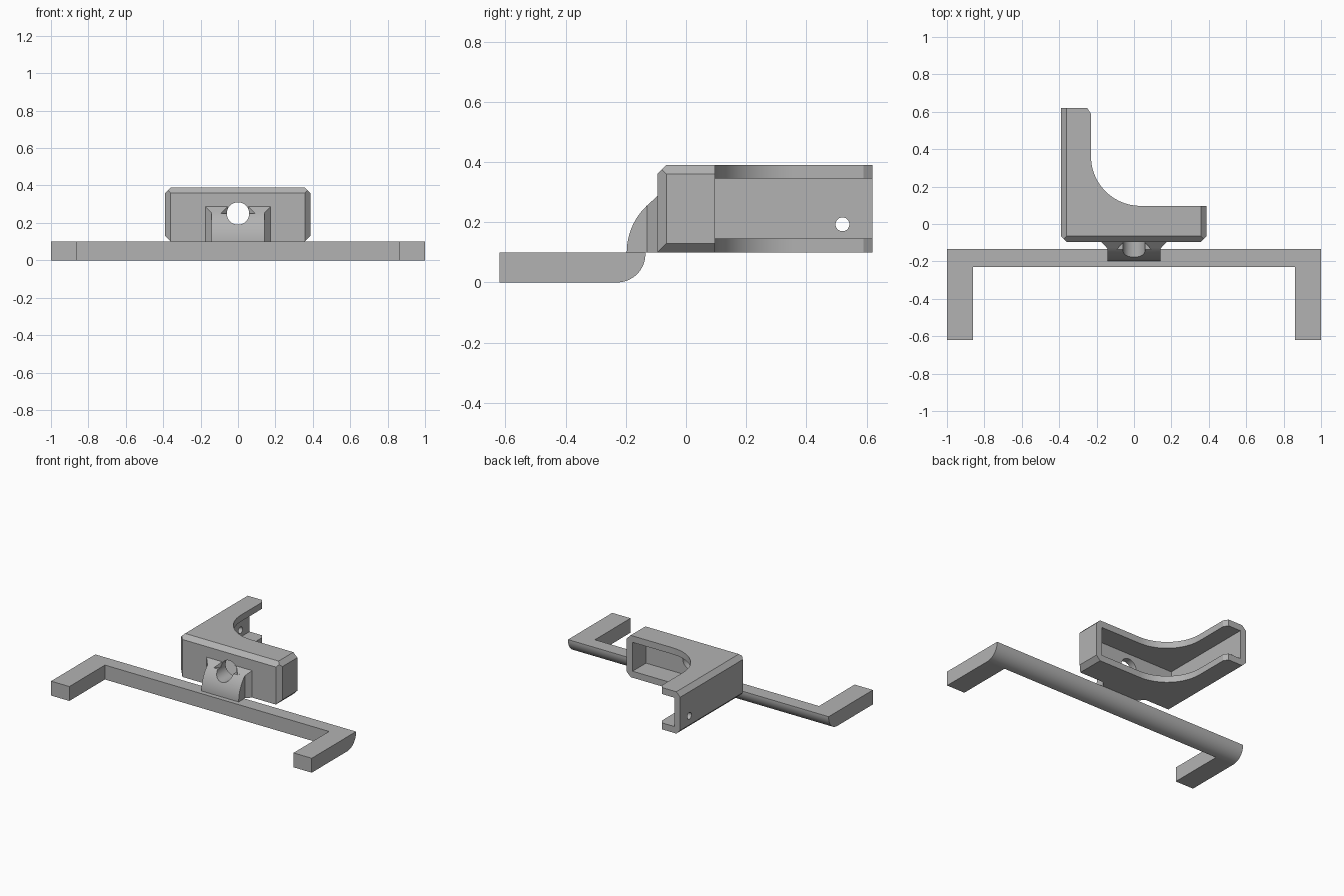
import bpy, bmesh, math
from mathutils import Vector

if "Cube" in bpy.data.objects:
    bpy.data.objects.remove(bpy.data.objects["Cube"])

grey = bpy.data.materials.new("plain grey")
grey.use_nodes = True
grey.diffuse_color = (0.45, 0.45, 0.45, 1)
grey.node_tree.nodes["Principled BSDF"].inputs["Base Color"].default_value = (0.45, 0.45, 0.45, 1)


def finish(bm, name):
    bmesh.ops.recalc_face_normals(bm, faces=bm.faces)
    mesh = bpy.data.meshes.new(name)
    bm.to_mesh(mesh)
    bm.free()
    mesh.materials.append(grey)
    ob = bpy.data.objects.new(name, mesh)
    bpy.context.collection.objects.link(ob)
    return ob


def prism(points, offset):
    """Extrude a closed outline of 3D points by an offset vector."""
    bm = bmesh.new()
    face = bm.faces.new([bm.verts.new(p) for p in points])
    new = bmesh.ops.extrude_face_region(bm, geom=[face])["geom"]
    bmesh.ops.translate(bm, vec=offset, verts=[v for v in new if isinstance(v, bmesh.types.BMVert)])
    bmesh.ops.recalc_face_normals(bm, faces=bm.faces)
    return bm


def box(name, x0, x1, y0, y1, z0, z1):
    return finish(prism([(x0, y0, z0), (x1, y0, z0), (x1, y1, z0), (x0, y1, z0)], (0, 0, z1 - z0)), name)


def taper(name, y0, w0, top0, y1, w1, top1, z):
    """Block whose half width and top change between two depths."""
    bm = bmesh.new()
    for y, w, top in ((y0, w0, top0), (y1, w1, top1)):
        for x, h in ((-w, z), (w, z), (w, top), (-w, top)):
            bm.verts.new((x, y, h))
    bmesh.ops.convex_hull(bm, input=bm.verts)
    bmesh.ops.dissolve_limit(bm, angle_limit=0.01, verts=bm.verts, edges=bm.edges)
    return finish(bm, name)


def cylinder(name, radius, length, centre, axis):
    bm = bmesh.new()
    bmesh.ops.create_cone(bm, cap_ends=True, segments=48, radius1=radius, radius2=radius, depth=length)
    turn = Vector((0, 0, 1)).rotation_difference(Vector(axis)).to_matrix()
    bmesh.ops.rotate(bm, matrix=turn, verts=bm.verts)
    bmesh.ops.translate(bm, vec=centre, verts=bm.verts)
    return finish(bm, name)


def combine(target, tool, operation):
    mod = target.modifiers.new("combine", 'BOOLEAN')
    mod.operation, mod.solver, mod.object = operation, 'EXACT', tool
    bpy.context.view_layer.objects.active = target
    bpy.ops.object.modifier_apply(modifier=mod.name)
    bpy.data.objects.remove(tool)


def smooth(ob):
    bpy.ops.object.select_all(action='DESELECT')
    ob.select_set(True)
    bpy.context.view_layer.objects.active = ob
    bpy.ops.object.shade_smooth_by_angle(angle=math.radians(25))


# U-shaped handle with its lower back edge rounded
outline = [(-1, -0.62), (-0.86, -0.62), (-0.86, -0.23), (0.86, -0.23),
           (0.86, -0.62), (1, -0.62), (1, -0.135), (-1, -0.135)]
bm = prism([(x, y, 0) for x, y in outline], (0, 0, 0.1))
edge = [e for e in bm.edges if all(v.co.z < 0.01 and v.co.y > -0.14 for v in e.verts)]
bmesh.ops.bevel(bm, geom=edge, offset=0.094, segments=16, profile=0.5, affect='EDGES')
handle = finish(bm, "handle")

# L-shaped bracket with a concave inner corner
L, R, F, B, C = -0.39, 0.387, -0.095, 0.62, 0.03
BOT, TOP = 0.1, 0.39
RAD = 0.265
outline = [(L + C, F), (R - C, F), (R, F + C), (R, 0.097)]
for i in range(25):
    a = math.radians(270 - 90 * i / 24)
    outline.append((-0.23 + RAD + RAD * math.cos(a), 0.097 + RAD + RAD * math.sin(a)))
outline += [(-0.23, B - C), (-0.25, B), (L, B), (L, F + C)]
bm = prism([(x, y, BOT) for x, y in outline], (0, 0, TOP - BOT))

# Chamfers along the outer top and side bottom edges
for point, normal in (((0, F, TOP - C), (0, -1, 1)),
                      ((L, 0, TOP - C), (-1, 0, 1)), ((R, 0, TOP - C), (1, 0, 1)),
                      ((L, 0, BOT + C), (-1, 0, -1)), ((R, 0, BOT + C), (1, 0, -1))):
    cut = bmesh.ops.bisect_plane(bm, geom=bm.verts[:] + bm.edges[:] + bm.faces[:], dist=1e-5,
                                 plane_co=point, plane_no=normal, clear_outer=True)
    bmesh.ops.holes_fill(bm, edges=[e for e in bm.edges if e.is_boundary], sides=0)
bracket = finish(bm, "bracket")

# Hollow inside, open towards the inner corner and the long arm's end
combine(bracket, box("hollow", L + 0.045, R - 0.045, F + 0.045, 0.8, 0.145, 0.345), 'DIFFERENCE')

# Tapered collar and curved lug on the front wall
combine(bracket, taper("collar", F + 0.02, 0.193, 0.305, -0.13, 0.143, 0.255, BOT), 'UNION')
SWEEP = math.asin(0.155 / 0.213)
arc = [(0.016 - 0.213 * math.cos(SWEEP * i / 12), BOT + 0.213 * math.sin(SWEEP * i / 12)) for i in range(13)]
side = arc + [(F + 0.02, 0.255), (F + 0.02, BOT)]
combine(bracket, finish(prism([(-0.143, y, z) for y, z in side], (0.286, 0, 0)), "lug"), 'UNION')

# Flared notch, front bore and the small side hole
combine(bracket, taper("notch", F, 0.055, 0.4, -0.15, 0.105, 0.4, 0.25), 'DIFFERENCE')
combine(bracket, cylinder("bore", 0.06, 0.3, (0, -0.15, 0.25), (0, 1, 0)), 'DIFFERENCE')
combine(bracket, cylinder("side_hole", 0.023, 0.2, (L, 0.52, 0.193), (1, 0, 0)), 'DIFFERENCE')

for part in (handle, bracket):
    smooth(part)
